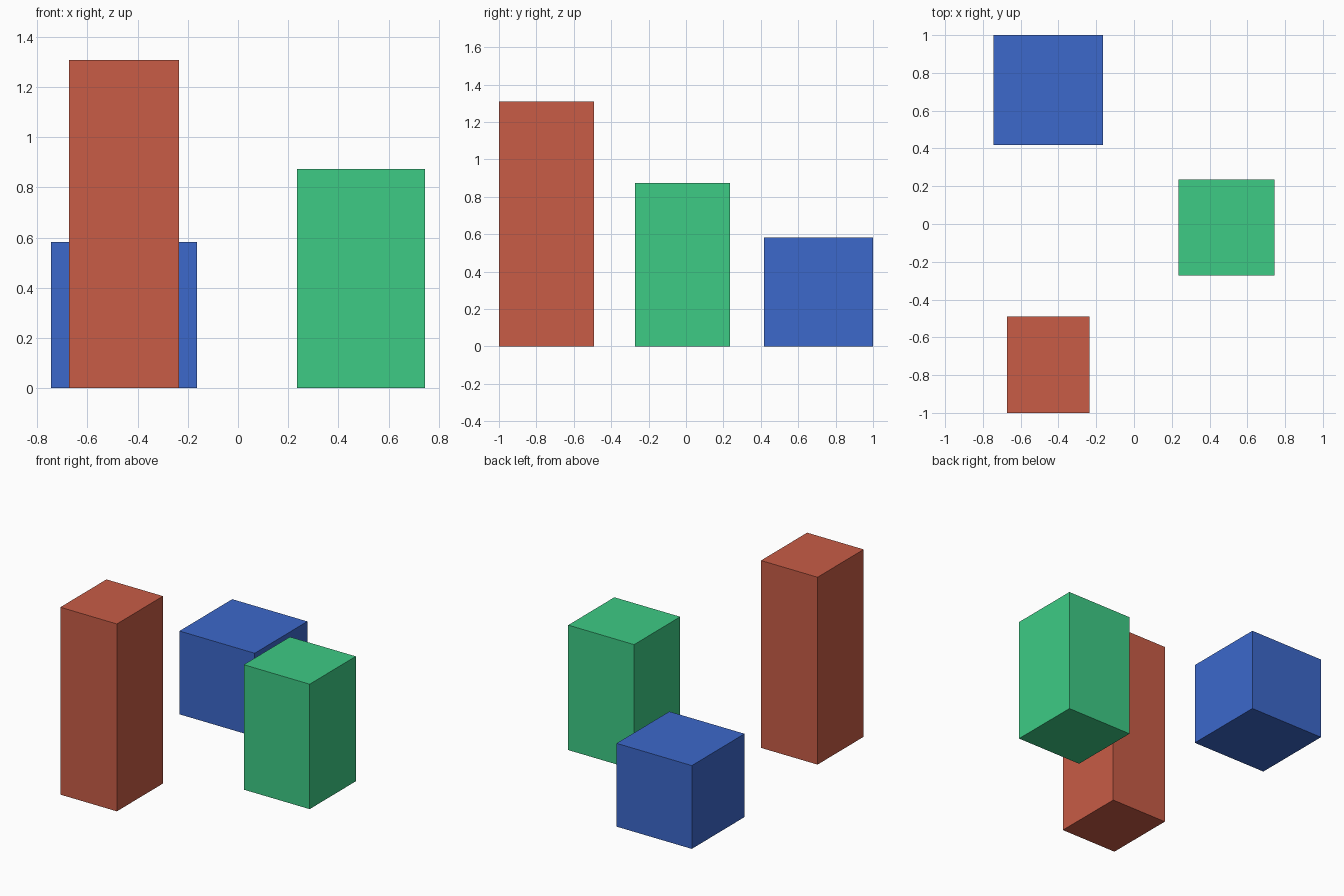
import bpy
import bmesh
from mathutils import Vector

if "Cube" in bpy.data.objects:
    bpy.data.objects.remove(bpy.data.objects["Cube"])


def material(name, rgb):
    mat = bpy.data.materials.new(name)
    mat.diffuse_color = (*rgb, 1.0)
    mat.use_nodes = True
    mat.node_tree.nodes["Principled BSDF"].inputs["Base Color"].default_value = mat.diffuse_color
    return mat


def block(name, low, high, mat):
    """Flat-sided box spanning two opposite corners."""
    low, high = Vector(low), Vector(high)
    mesh = bpy.data.meshes.new(name)
    bm = bmesh.new()
    bmesh.ops.create_cube(bm, size=1.0)
    bmesh.ops.scale(bm, vec=high - low, verts=bm.verts)
    bmesh.ops.translate(bm, vec=(low + high) / 2, verts=bm.verts)
    bm.to_mesh(mesh)
    bm.free()
    mesh.materials.append(mat)
    obj = bpy.data.objects.new(name, mesh)
    bpy.context.collection.objects.link(obj)
    return obj


red = material("brick red", (0.578, 0.107, 0.061))
green = material("mint green", (0.047, 0.597, 0.235))
blue = material("royal blue", (0.045, 0.138, 0.597))

# Tall block at the front left
block("tall_block", (-0.673, -1.0, 0), (-0.236, -0.491, 1.309), red)
# Medium block at the middle right
block("medium_block", (0.236, -0.273, 0), (0.745, 0.236, 0.873), green)
# Cube at the back left
block("short_cube", (-0.745, 0.418, 0), (-0.164, 1.0, 0.582), blue)
